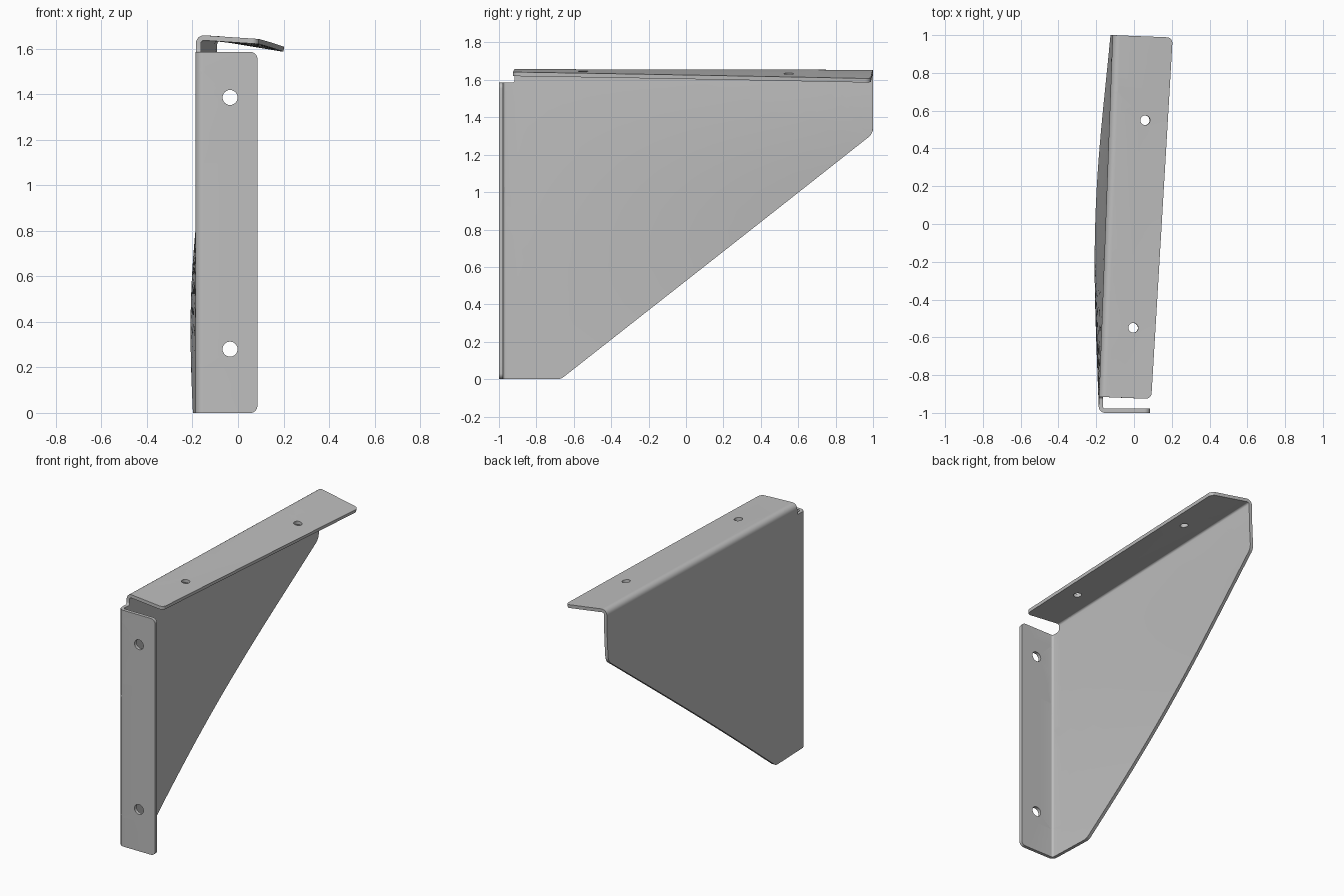
import bpy, bmesh
from math import sin, cos, pi, radians
from mathutils import Vector

if "Cube" in bpy.data.objects:
    bpy.data.objects.remove(bpy.data.objects["Cube"])

R = 0.035            # outer bend radius
T = 0.022            # sheet thickness
U0 = -1 + R          # front fold line
V0 = 1.658 - R       # top fold line

steel = bpy.data.materials.new("grey_steel")
steel.use_nodes = True
grey = (0.52, 0.52, 0.52, 1)
steel.diffuse_color = grey
steel.node_tree.nodes["Principled BSDF"].inputs["Base Color"].default_value = grey


def rounded(corners, steps=6):
    """Outline with each (u, v, radius) corner rounded off."""
    pts = []
    for i, (u, v, r) in enumerate(corners):
        p = Vector((u, v))
        a = (Vector(corners[i - 1][:2]) - p).normalized()
        b = (Vector(corners[(i + 1) % len(corners)][:2]) - p).normalized()
        if r == 0:
            pts.append(p)
            continue
        half = a.angle(b) / 2
        mid = p + (a + b).normalized() * r / sin(half)
        start = p + a * r / (sin(half) / cos(half)) - mid
        end = p + b * r / (sin(half) / cos(half)) - mid
        for k in range(steps + 1):
            t = k / steps
            pts.append(mid + start.lerp(end, t).normalized() * r if start.lerp(end, t).length else p)
    return pts


def circle(u, v, r, n=24):
    return [Vector((u + r * cos(2 * pi * k / n), v + r * sin(2 * pi * k / n))) for k in range(n)]


def fold(u, v):
    """Map the flat sheet onto the bent, twisted bracket (outer surface)."""
    t = (u + 1) / 2
    # web, twisting from top to bottom
    swing = -cos(pi * min(v, 1.6) / 1.6)
    x = -0.187 + 0.0375 * max(u - U0, 0) * swing
    y, z = u, v
    if u < U0:                                  # front flange
        s = U0 - u
        a = min(s / R, pi / 2)
        y = U0 - R * sin(a)
        x += R * (1 - cos(a)) + max(s - R * pi / 2, 0)
    elif v > V0:                                # top flange, drooping to the back
        s = v - V0
        full = radians(93.5 + 6 * t)
        a = min(s / R, full)
        rest = s - R * a
        dx = R * (1 - cos(a)) + rest * sin(full)
        z = V0 - 0.004 * t + R * sin(a) + rest * cos(full)
        x += dx
        y -= 0.04 * dx
    return Vector((x, y, z))


# flat sheet outline and bolt holes
outline = rounded([
    (-1.257, 0, 0.03), (-0.67, 0, 0.06), (1, 1.314, 0.06),
    (1, V0 + 0.342, 0.03), (-0.915, V0 + 0.297, 0.03),
    (-0.915, 1.585, 0.015), (-1.257, 1.585, 0.03)])
loops = [outline,
         circle(-1.137, 0.28, 0.033), circle(-1.137, 1.385, 0.033),
         circle(-0.543, V0 + 0.188, 0.026), circle(0.557, V0 + 0.211, 0.026)]

bm = bmesh.new()
for loop in loops:
    vs = [bm.verts.new((0, p.x, p.y)) for p in loop]
    for i, v in enumerate(vs):
        bm.edges.new((vs[i - 1], v))
bmesh.ops.triangle_fill(bm, edges=bm.edges[:], use_beauty=True, normal=(-1, 0, 0))

# cross cuts that let the sheet bend and twist
u_cuts = [-0.9 + 0.1 * k for k in range(19)] + [U0 - R * radians(15 * k) for k in range(7)]
v_cuts = [0.1 * k for k in range(1, 17)] + [V0 + R * radians(16.5 * k) for k in range(7)]
for axis, cuts in ((1, u_cuts), (2, v_cuts)):
    for c in cuts:
        co, no = Vector(), Vector()
        co[axis], no[axis] = c, 1
        bmesh.ops.bisect_plane(bm, geom=bm.verts[:] + bm.edges[:] + bm.faces[:],
                               dist=1e-5, plane_co=co, plane_no=no)
bmesh.ops.remove_doubles(bm, verts=bm.verts[:], dist=1e-4)
bm.normal_update()
for f in bm.faces:
    if f.normal.x > 0:
        f.normal_flip()
for v in bm.verts:
    v.co = fold(v.co.y, v.co.z)

mesh = bpy.data.meshes.new("bracket_sheet")
bm.to_mesh(mesh)
bm.free()
mesh.materials.append(steel)
bracket = bpy.data.objects.new("bracket_sheet", mesh)
bpy.context.collection.objects.link(bracket)

# sheet thickness, inward
solid = bracket.modifiers.new("thickness", 'SOLIDIFY')
solid.thickness = T
solid.offset = -1

bpy.context.view_layer.objects.active = bracket
bracket.select_set(True)
bpy.ops.object.modifier_apply(modifier=solid.name)
bpy.ops.object.shade_smooth_by_angle(angle=radians(35))
